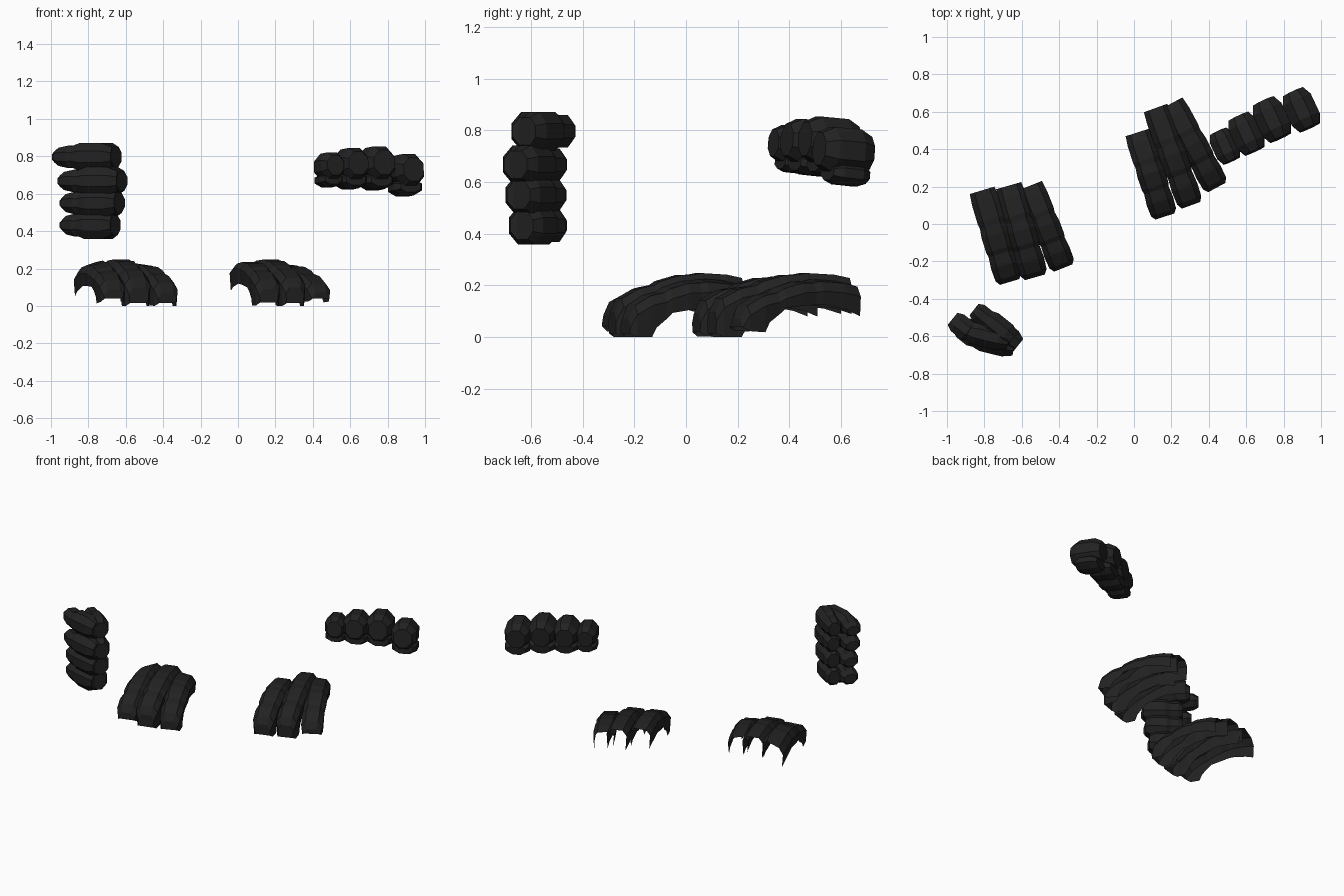
import bpy, bmesh, math
from mathutils import Vector

cube = bpy.data.objects.get("Cube")
if cube:
    bpy.data.objects.remove(cube, do_unlink=True)

black = bpy.data.materials.new("charcoal_black")
black.use_nodes = True
colour = (0.016, 0.016, 0.016, 1)
black.diffuse_color = colour
black.node_tree.nodes["Principled BSDF"].inputs["Base Color"].default_value = colour


def finish(name, bm):
    mesh = bpy.data.meshes.new(name)
    bmesh.ops.recalc_face_normals(bm, faces=bm.faces)
    bm.to_mesh(mesh)
    bm.free()
    mesh.materials.append(black)
    obj = bpy.data.objects.new(name, mesh)
    bpy.context.collection.objects.link(obj)


def skin(bm, rings, closed):
    """Join rings of points with quads."""
    rows = [[bm.verts.new(p) for p in ring] for ring in rings]
    n = len(rows[0])
    for a, b in zip(rows, rows[1:]):
        for i in range(n if closed else n - 1):
            j = (i + 1) % n
            bm.faces.new((a[i], a[j], b[j], b[i]))
    bm.faces.new(rows[0])
    if closed:
        bm.faces.new(rows[-1])


def phalanx(bm, a, b, side, width, thick, taper=1):
    """Faceted finger block from a to b with chamfered ends."""
    axis = (b - a).normalized()
    normal = side.cross(axis).normalized()
    rings = []
    for t, s in ((0, 0.72), (0.24, 1), (0.76, 1), (1, 0.72)):
        centre = a.lerp(b, t)
        s *= 1.08
        # only the width across the knuckles tapers
        w = width * (taper + (1 - taper) * t)
        ring = []
        for k in range(8):
            ang = math.tau * (k + 0.5) / 8
            ring.append(centre + (side * w * math.cos(ang)
                                  + normal * thick * math.sin(ang)) * s)
        rings.append(ring)
    skin(bm, rings, True)


# Stations along a toe: position, top height, underside height, width factor
TOE = [(0, 0.095, 0.015, 0.72), (0.05, 0.145, 0.0, 0.95), (0.18, 0.182, 0.0, 1.0),
       (0.22, 0.188, 0.04, 0.98), (0.31, 0.197, 0.075, 0.93), (0.36, 0.213, 0.1, 1.0),
       (0.52, 0.236, 0.115, 1.02), (0.62, 0.238, 0.12, 0.94), (0.68, 0.244, 0.125, 1.0),
       (0.88, 0.238, 0.11, 1.0), (1, 0.225, 0.09, 0.92)]


def toe(name, front, back, width, lift, roll, drop, clearance):
    """Arched plate shell, open underneath and at the rear."""
    front, back = Vector((*front, 0)), Vector((*back, 0))
    axis = (back - front).normalized()
    side = Vector((axis.y, -axis.x, 0))
    bm = bmesh.new()
    rings = []
    for t, top, low, wf in TOE:
        centre = front.lerp(back, t)
        top += lift - drop * t * t
        low += clearance * (1 - t) - drop * t
        shoulder = top - 0.035
        ring = []
        for s, z in ((-0.9, low), (-1, shoulder), (-0.6, top),
                     (0.6, top), (1, shoulder), (0.9, low)):
            p = centre + side * s * width * wf
            p.z = max(0.0, z + roll * s * t)
            ring.append(p)
        rings.append(ring)
    skin(bm, rings, False)
    finish(name, bm)


# Toes of both feet
toe("right_foot_outer_toe", (-0.665, -0.31), (-0.812, 0.18), 0.075, -0.008, 0.03, 0.012, 0.025)
toe("right_foot_middle_toe", (-0.53, -0.285), (-0.67, 0.205), 0.076, 0.004, 0.0, 0.0, 0.0)
toe("right_foot_inner_toe", (-0.378, -0.235), (-0.555, 0.205), 0.073, -0.022, -0.015, 0.004, 0.0)
toe("left_foot_inner_toe", (0.165, 0.04), (0.02, 0.49), 0.074, -0.004, 0.0, 0.01, 0.004)
toe("left_foot_middle_toe", (0.305, 0.10), (0.115, 0.62), 0.072, 0.004, 0.0, 0.0, 0.0)
toe("left_foot_outer_toe", (0.443, 0.195), (0.2, 0.645), 0.073, -0.024, -0.01, 0.0, 0.025)

# Right fist: fingers stacked upwards, curled in the horizontal plane
UP = Vector((0, 0, 1))
KNUCKLE = Vector((-0.8, -0.58, 0))
RIGHT_CURL = [((-0.15, 0.045), (-0.045, -0.04), 0.9, 0.65),
              ((-0.075, -0.02), (0.15, -0.075), 1, 1),
              ((0.17, -0.065), (0.02, 0.055), 1, 1),
              ((0.06, 0.02), (-0.035, 0.095), 0.85, 1)]
RIGHT_FINGERS = [("index", -0.02, 0.028, 0.797, 1), ("middle", 0.01, -0.005, 0.668, 1),
                 ("ring", 0.01, 0.0, 0.55, 0.92), ("little", 0.0, 0.008, 0.432, 0.85)]
for label, dx, dy, z, length in RIGHT_FINGERS:
    bm = bmesh.new()
    centre = KNUCKLE + Vector((dx, dy, z))
    for a, b, s, taper in RIGHT_CURL:
        phalanx(bm, centre + Vector((*a, 0)) * length, centre + Vector((*b, 0)) * length,
                UP, 0.074 * s, 0.063 * s, taper)
    finish("right_" + label + "_finger", bm)

# Left fist: fingers side by side, a large knuckle over a thin folded tip
ROW = Vector((0.9, 0.42, 0)).normalized()
BACK = Vector((-ROW.y, ROW.x, 0))
LEFT_CURL = [((0.1, 0.012), (-0.11, 0.03), 0.088),
             ((-0.075, -0.06), (0.08, -0.075), 0.045)]
LEFT_FINGERS = [("little", 0.485, 0.42, 0.728, 0.82), ("ring", 0.6, 0.487, 0.735, 0.97),
                ("middle", 0.735, 0.563, 0.737, 1.03), ("index", 0.893, 0.615, 0.7, 1)]
for label, x, y, z, s in LEFT_FINGERS:
    bm = bmesh.new()
    centre = Vector((x, y, z))
    for a, b, thick in LEFT_CURL:
        phalanx(bm, centre + (BACK * a[0] + UP * a[1]) * s,
                centre + (BACK * b[0] + UP * b[1]) * s, ROW, 0.082 * s, thick * s)
    finish("left_" + label + "_finger", bm)
